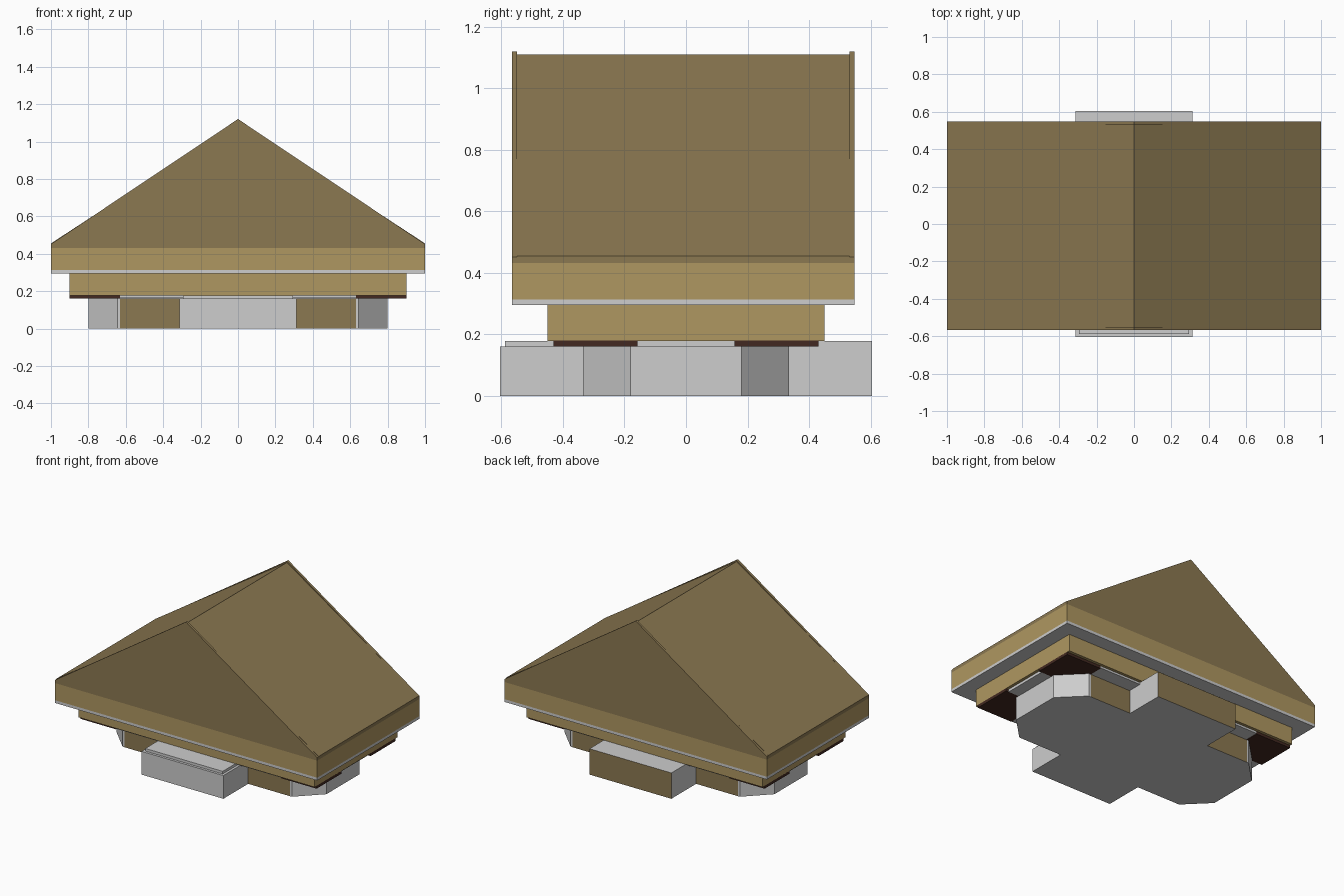
import bpy
import bmesh

if "Cube" in bpy.data.objects:
    bpy.data.objects.remove(bpy.data.objects["Cube"])


def material(name, rgb):
    m = bpy.data.materials.new(name)
    m.diffuse_color = (*rgb, 1)
    m.use_nodes = True
    m.node_tree.nodes["Principled BSDF"].inputs["Base Color"].default_value = m.diffuse_color
    return m


GREY = material("light grey", (0.61, 0.61, 0.61))
TAN = material("tan", (0.43, 0.31, 0.12))
BROWN = material("roof brown", (0.26, 0.19, 0.083))
DARK = material("dark brown", (0.055, 0.022, 0.015))


def prism(name, pts, lo, hi, mats, axis="z", rule=None):
    """Extrude a 2D outline along z (xy outline) or along y (xz outline)."""
    bm = bmesh.new()
    place = (lambda p, h: (p[0], p[1], h)) if axis == "z" else (lambda p, h: (p[0], h, p[1]))
    a = [bm.verts.new(place(p, lo)) for p in pts]
    b = [bm.verts.new(place(p, hi)) for p in pts]
    bm.faces.new(a)
    bm.faces.new(b)
    n = len(pts)
    for i in range(n):
        j = (i + 1) % n
        bm.faces.new((a[i], a[j], b[j], b[i]))
    bmesh.ops.recalc_face_normals(bm, faces=bm.faces)
    if rule:
        for f in bm.faces:
            f.material_index = rule(f)
    me = bpy.data.meshes.new(name)
    bm.to_mesh(me)
    bm.free()
    for m in mats:
        me.materials.append(m)
    ob = bpy.data.objects.new(name, me)
    bpy.context.collection.objects.link(ob)
    return ob


def box(name, x0, x1, y0, y1, z0, z1, mat):
    return prism(name, [(x0, y0), (x1, y0), (x1, y1), (x0, y1)], z0, z1, [mat])


# cross-shaped base with chamfered corners, one quarter mirrored around
q = [(0.8, 0.18), (0.645, 0.335), (0.63, 0.335), (0.312, 0.335), (0.312, 0.605)]
outline = (q + [(-x, y) for x, y in reversed(q)]
           + [(-x, -y) for x, y in q] + [(x, -y) for x, y in reversed(q)])


def base_rule(f):
    c = f.calc_center_median()
    recess = abs(f.normal.y) > 0.9 and 0.31 < abs(c.x) < 0.63
    return int(recess or (f.normal.y > 0.9 and c.y > 0.6))


prism("base", outline, 0, 0.16, [GREY, BROWN], rule=base_rule)

# raised step on each side of the base
box("front_step", -0.295, 0.295, -0.588, -0.3, 0.16, 0.178, GREY)
prism("back_step", [(-0.312, 0.3), (0.312, 0.3), (0.312, 0.605), (-0.312, 0.605)],
      0.16, 0.178, [GREY, BROWN], rule=lambda f: int(f.normal.y > 0.9))
box("cross_plate_long", -0.88, 0.88, -0.158, 0.158, 0.16, 0.179, GREY)
box("cross_plate_wide", -0.63, 0.63, -0.43, 0.43, 0.164, 0.179, GREY)

# dark corner plates under the wall
for sx in (-1, 1):
    for sy in (-1, 1):
        xs = sorted((sx * 0.63, sx * 0.9))
        ys = sorted((sy * 0.158, sy * 0.43))
        box("corner_plate", *xs, *ys, 0.16, 0.18, DARK)

# wall block, grey soffit and tan fascia
Y0, Y1 = -0.566, 0.548
box("wall", -0.9, 0.9, -0.45, 0.45, 0.178, 0.297, TAN)
box("soffit", -1, 1, Y0, Y1, 0.295, 0.314, GREY)
box("fascia", -1, 1, Y0, Y1, 0.314, 0.432, TAN)

# gabled roof with slightly raised gable ends
prism("roof", [(-1, 0.432), (1, 0.432), (1, 0.455), (0, 1.11), (-1, 0.455)],
      Y0 + 0.016, Y1 - 0.016, [BROWN], axis="y")
for name, y in (("front_gable", Y0), ("back_gable", Y1 - 0.016)):
    prism(name, [(-1, 0.432), (1, 0.432), (1, 0.452), (0, 1.12), (-1, 0.452)],
          y, y + 0.016, [BROWN], axis="y")
